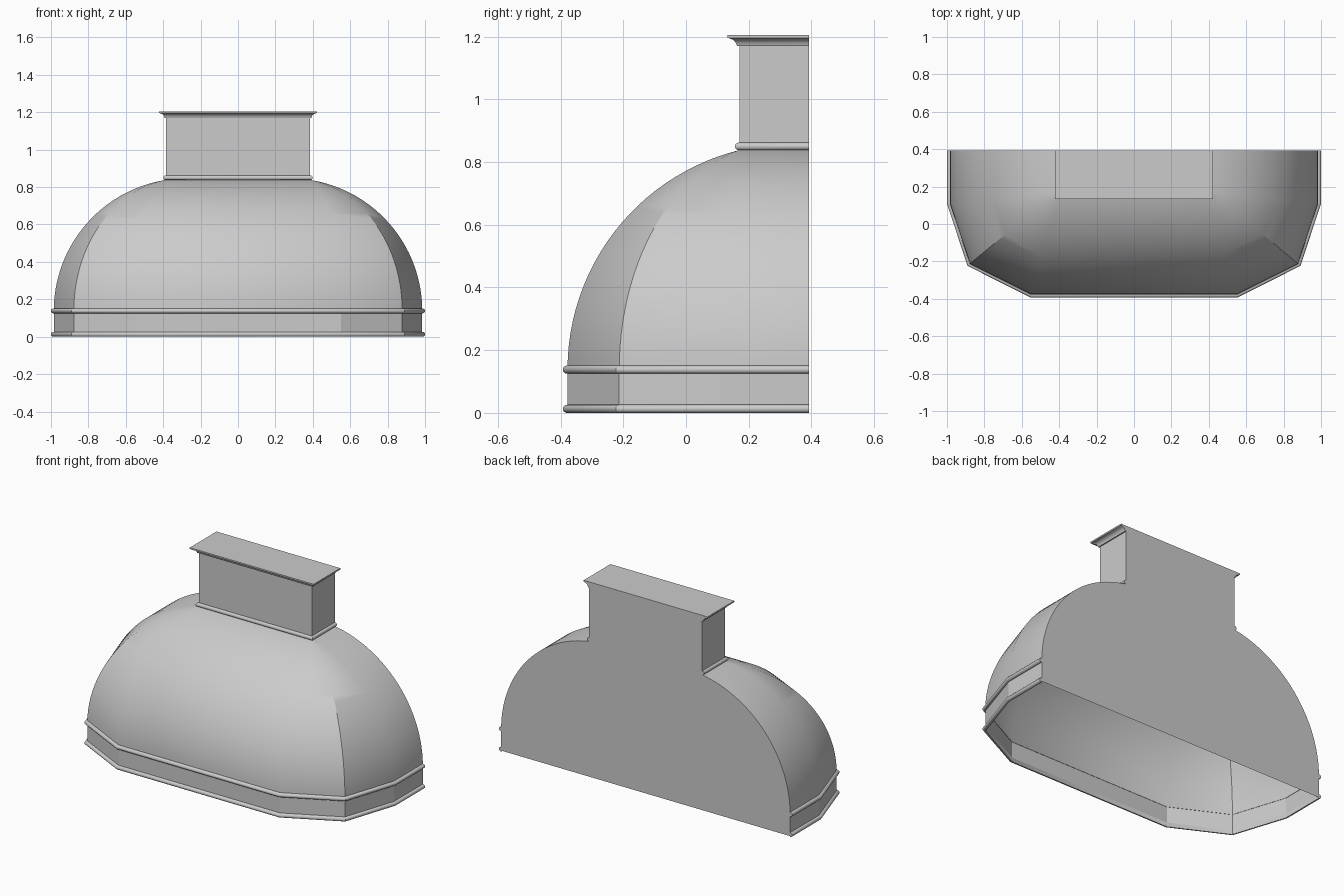
import bpy, bmesh
from math import sin, cos, pi, atan, radians
from mathutils import Vector

cube = bpy.data.objects.get("Cube")
if cube:
    bpy.data.objects.remove(cube, do_unlink=True)

metal = bpy.data.materials.new("grey metal")
metal.use_nodes = True
GREY = (0.6, 0.6, 0.6, 1)
metal.diffuse_color = GREY
metal.node_tree.nodes["Principled BSDF"].inputs["Base Color"].default_value = GREY

BACK = 0.393
BAND_TOP, DOME_TOP = 0.138, 0.838


def mirrored(half):
    """Plan path from the back left, round the front, to the back right."""
    return half + [(-x, y) for x, y in reversed(half)]


def outline(path, out):
    """Offset an open plan path outwards with mitred corners."""
    pts = [Vector(p) for p in path]
    dirs = [(b - a).normalized() for a, b in zip(pts, pts[1:])]
    normals = [Vector((-d.y, d.x)) for d in dirs]
    result = []
    for i, p in enumerate(pts):
        a, b = normals[max(i - 1, 0)], normals[min(i, len(normals) - 1)]
        result.append(p + (a + b) * out / (1 + a.dot(b)))
    return result


def loft(name, rings, tube=False, back=False, top=False, angle=30):
    """Skin rings of points listed from bottom to top."""
    bm = bmesh.new()
    rows = [[bm.verts.new(p) for p in ring] for ring in rings]
    pairs = list(zip(rows, rows[1:]))
    if tube:
        pairs.append((rows[-1], rows[0]))
    for low, high in pairs:
        for i in range(len(low) - 1):
            bm.faces.new((low[i], high[i], high[i + 1], low[i + 1]))
    first, last = [r[0] for r in rows], [r[-1] for r in rows]
    if tube:
        bm.faces.new(first)
        bm.faces.new(last)
        bmesh.ops.recalc_face_normals(bm, faces=bm.faces)
    if back:
        bm.faces.new(last + first[::-1])
    if top:
        bm.faces.new(rows[-1][::-1])
    mesh = bpy.data.meshes.new(name)
    bm.to_mesh(mesh)
    bm.free()
    mesh.materials.append(metal)
    obj = bpy.data.objects.new(name, mesh)
    bpy.context.collection.objects.link(obj)
    bpy.ops.object.select_all(action="DESELECT")
    obj.select_set(True)
    bpy.context.view_layer.objects.active = obj
    bpy.ops.object.shade_smooth_by_angle(angle=radians(angle))
    return obj


def sweep(name, path, profile, **options):
    """Sweep (outward, height) profile points along a plan path."""
    rings = [[(p.x, p.y, z) for p in outline(path, out)] for out, z in profile]
    return loft(name, rings, **options)


def bead(name, path, z, radius, reach):
    """Rounded moulding with a flat side against the wall."""
    arc = [-pi / 2 + pi * k / 8 for k in range(9)]
    profile = [(-0.002, z - radius)]
    profile += [(reach - radius + radius * cos(a), z + radius * sin(a)) for a in arc]
    profile += [(-0.002, z + radius)]
    sweep(name, path, profile, tube=True)


base = mirrored([(0.985, BACK), (0.985, 0.112), (0.878, -0.213), (0.55, -0.378)])
flue = mirrored([(0.385, BACK), (0.385, 0.17)])

# Straight band and its two mouldings
sweep("lower_band", base, [(0, 0.005), (0, BAND_TOP)], back=True, angle=10)
bead("bottom_moulding", base, 0.013, 0.013, 0.015)
bead("upper_moulding", base, BAND_TOP, 0.013, 0.015)


# Curved canopy: each rib follows an upright arc from the band to the flue
def arc_fraction(z, run, rise):
    end = 2 * atan(run / rise)
    radius = rise / sin(end)
    h = z - BAND_TOP
    return (radius - (radius * radius - h * h) ** 0.5) / run


def canopy_ring(z):
    rise = DOME_TOP - BAND_TOP
    fx = arc_fraction(z, 0.6, rise)
    fy = arc_fraction(z, 0.548, rise)
    ring = []
    for x, y in base:
        tx = 0.385 if x > 0 else -0.385
        ty = BACK if y == BACK else 0.17
        ring.append((x + (tx - x) * fx, y + (ty - y) * fy, z))
    return ring


STEPS = 28
heights = [BAND_TOP + (DOME_TOP - BAND_TOP) * sin(pi / 2 * k / STEPS)
           for k in range(STEPS + 1)]
loft("canopy", [canopy_ring(z) for z in heights], back=True)

# Flue with flared crown and closed top
crown = [(0, DOME_TOP), (0, 1.17), (0.007, 1.17), (0.01, 1.178), (0.013, 1.184),
         (0.02, 1.19), (0.03, 1.194), (0.037, 1.196), (0.037, 1.205)]
sweep("flue", flue, crown, back=True, top=True)
bead("flue_moulding", flue, 0.85, 0.012, 0.014)
